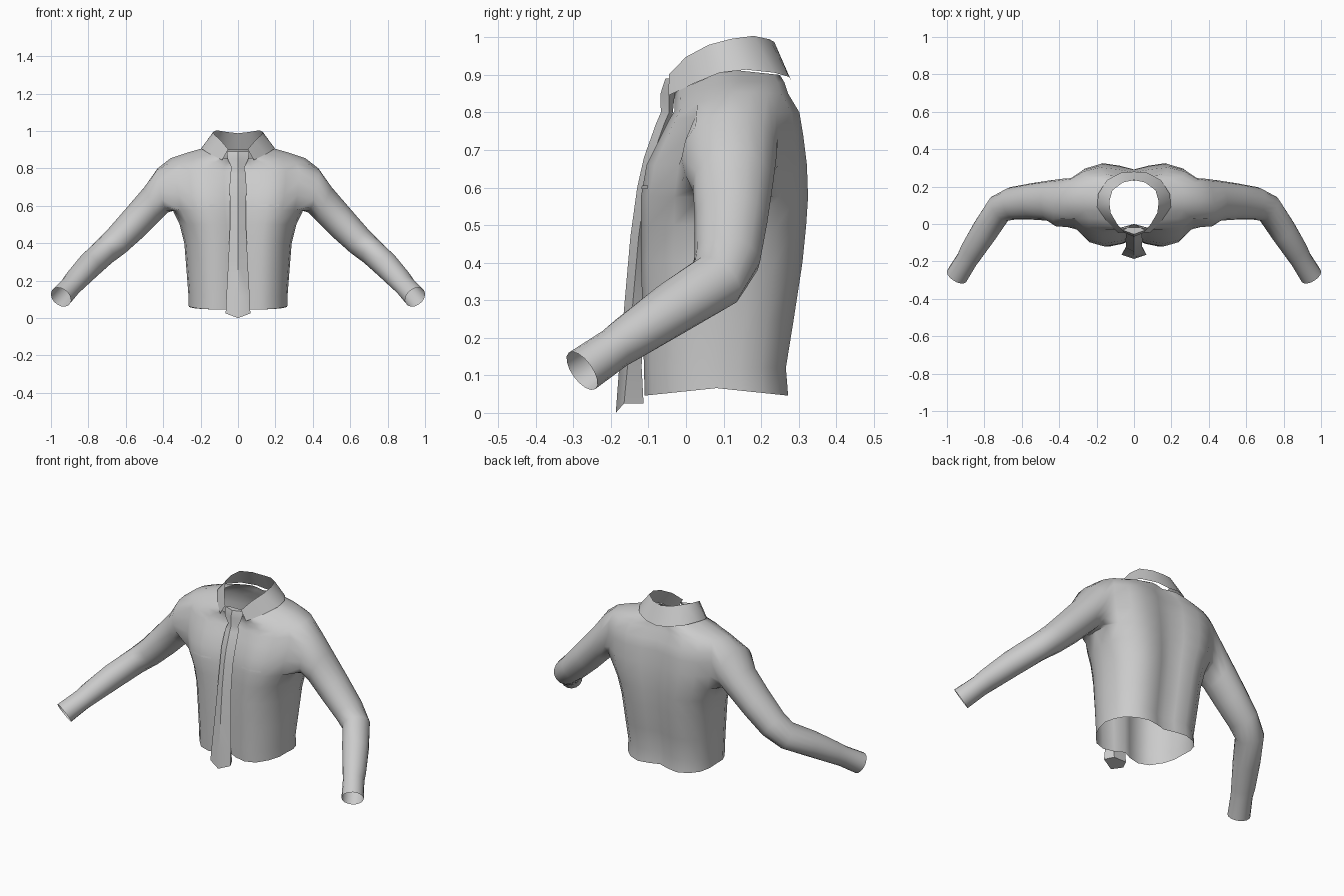
import bpy, bmesh, math
from mathutils import Vector

if "Cube" in bpy.data.objects:
    bpy.data.objects.remove(bpy.data.objects["Cube"])

grey = bpy.data.materials.new("light_grey")
grey.diffuse_color = (0.6, 0.6, 0.6, 1)
grey.use_nodes = True
grey.node_tree.nodes["Principled BSDF"].inputs["Base Color"].default_value = grey.diffuse_color


def finish(name, bm, mirror=True, angle=50):
    """Turn a bmesh into a smooth shaded object, mirrored across x if asked."""
    bmesh.ops.recalc_face_normals(bm, faces=bm.faces)
    mesh = bpy.data.meshes.new(name)
    bm.to_mesh(mesh)
    bm.free()
    mesh.materials.append(grey)
    ob = bpy.data.objects.new(name, mesh)
    bpy.context.collection.objects.link(ob)
    if mirror:
        mod = ob.modifiers.new("mirror", 'MIRROR')
        mod.use_clip = True
        mod.merge_threshold = 0.0005
    bpy.ops.object.select_all(action='DESELECT')
    bpy.context.view_layer.objects.active = ob
    ob.select_set(True)
    bpy.ops.object.shade_smooth_by_angle(angle=math.radians(angle))
    return ob


def skin(bm, a, b, closed=False):
    """Quads between two equal rows of vertices."""
    n = len(a)
    for i in range(n if closed else n - 1):
        j = (i + 1) % n
        bm.faces.new((a[i], a[j], b[j], b[i]))


# Shirt: half cross-section from front centre round to back centre
section = [(0, -.8), (.2, -.93), (.45, -1), (.68, -.9), (.87, -.6), (.97, -.3),
           (1, 0), (.98, .35), (.9, .65), (.72, .88), (.48, 1), (.22, .94), (0, .85)]
# z, half width, front y, back y, drop at front, drop at back
rows = [(.066, .265, -.11, .272, .02, .02), (.12, .265, -.112, .266, 0, 0),
        (.25, .275, -.115, .287, 0, 0), (.40, .287, -.12, .310, 0, 0),
        (.50, .312, -.12, .320, 0, 0), (.575, .348, -.12, .325, 0, 0),
        (.66, .365, -.105, .322, 0, 0), (.74, .375, -.07, .312, .01, 0),
        (.80, .375, -.045, .302, .02, 0), (.855, .36, -.03, .272, .05, .005),
        (.885, .27, -.03, .262, .05, .005), (.915, .165, -.03, .25, .06, .015)]
LOW, HIGH, FRONT, BACK = 5, 9, 4, 8     # limits of the armhole

bm = bmesh.new()
grid = []
for z, w, yf, yb, df, db in rows:
    mid, half = (yf + yb) / 2, (yb - yf) / 2
    grid.append([bm.verts.new((w * fx, mid + half * fy,
                               z - df * max(0, -fy) - db * max(0, fy)))
                 for fx, fy in section])
for r in range(len(rows) - 1):
    for c in range(len(section) - 1):
        if not (LOW <= r < HIGH and FRONT <= c < BACK):
            bm.faces.new((grid[r][c], grid[r][c + 1], grid[r + 1][c + 1], grid[r + 1][c]))

# Armhole loop: top, back, bottom, front
loop = [grid[HIGH][c] for c in range(6, BACK)]
loop += [grid[r][BACK] for r in range(HIGH, LOW, -1)]
loop += [grid[LOW][c] for c in range(BACK, FRONT, -1)]
loop += [grid[r][FRONT] for r in range(LOW, HIGH)]
loop += [grid[HIGH][c] for c in range(FRONT, 6)]

# Sleeve rings: centre, up direction, up radius, sideways radius
sleeve = [((.402, .115, .683), (.055, 0, .235), .121, .128),
          ((.46, .125, .61), (.08, 0, .18), .099, .107),
          ((.55, .12, .512), (.1, 0, .145), .088, .097),
          ((.65, .11, .41), (.1, 0, .12), .078, .088),
          ((.72, .08, .35), (.09, .02, .11), .072, .08),
          ((.80, -.04, .275), (.6, 0, .76), .069, .073),
          ((.87, -.15, .20), (.4, -.15, .8), .061, .064),
          ((.893, -.19, .172), (.3, -.35, .74), .056, .058),
          ((.947, -.277, .112), (.3, -.35, .74), .06, .06)]
centres = [Vector(s[0]) for s in sleeve]
previous = loop
for i, (c, up, ru, rs) in enumerate(sleeve):
    tangent = centres[min(i + 1, len(sleeve) - 1)] - centres[max(i - 1, 0)]
    up = Vector(up).normalized()
    side = up.cross(tangent).normalized()
    ring = []
    for k in range(len(loop)):
        a = math.tau * k / len(loop)
        ring.append(bm.verts.new(centres[i] + up * ru * math.cos(a) + side * rs * math.sin(a)))
    skin(bm, previous, ring, closed=True)
    previous = ring
shirt = finish("shirt", bm, angle=60)

# Collar: flared band, open at the front
lower = [(.085, -.047, .845), (.15, .02, .877), (.197, .09, .906), (.192, .16, .914),
         (.145, .235, .906), (.07, .274, .895), (0, .28, .885)]
upper = [(.052, -.045, .902), (.09, 0, .948), (.125, .06, .98), (.132, .12, .996),
         (.115, .18, 1.004), (.06, .222, .995), (0, .235, .988)]
bm = bmesh.new()
skin(bm, [bm.verts.new(p) for p in lower], [bm.verts.new(p) for p in upper])
finish("collar", bm)

# Tie: knot and blade in one loft; z, half width, front y, back y
tie = [(.89, .06, -.055, -.02), (.85, .055, -.068, -.03), (.80, .033, -.067, -.035),
       (.77, .043, -.08, -.045), (.68, .045, -.112, -.075), (.60, .042, -.13, -.10),
       (.47, .044, -.148, -.11), (.30, .052, -.163, -.115), (.12, .062, -.178, -.118),
       (.025, .066, -.187, -.113)]
bm = bmesh.new()
rings = []
for i, (z, w, yf, yb) in enumerate(tie):
    tip = .025 if i == len(tie) - 1 else 0      # pointed lower end
    rings.append([bm.verts.new(p) for p in (
        (0, yf, z - tip), (w, yf + .022, z), (w * .6, yb, z),
        (-w * .6, yb, z), (-w, yf + .022, z))])
for a, b in zip(rings, rings[1:]):
    skin(bm, a, b, closed=True)
bm.faces.new(rings[0])
bm.faces.new(rings[-1])
finish("tie", bm, mirror=False, angle=40)

# Chest pocket welts: thin strips laid on the shirt
bm = bmesh.new()
strips = [[bm.verts.new((.10 + .012 * i, -.4, z)) for i in range(11)] for z in (.596, .606)]
skin(bm, *strips)
welt = finish("pocket_welt", bm)
wrap = welt.modifiers.new("wrap", 'SHRINKWRAP')
wrap.target = shirt
wrap.wrap_method = 'PROJECT'
wrap.use_project_y = True
wrap.use_positive_direction = True
wrap.offset = 0.003
